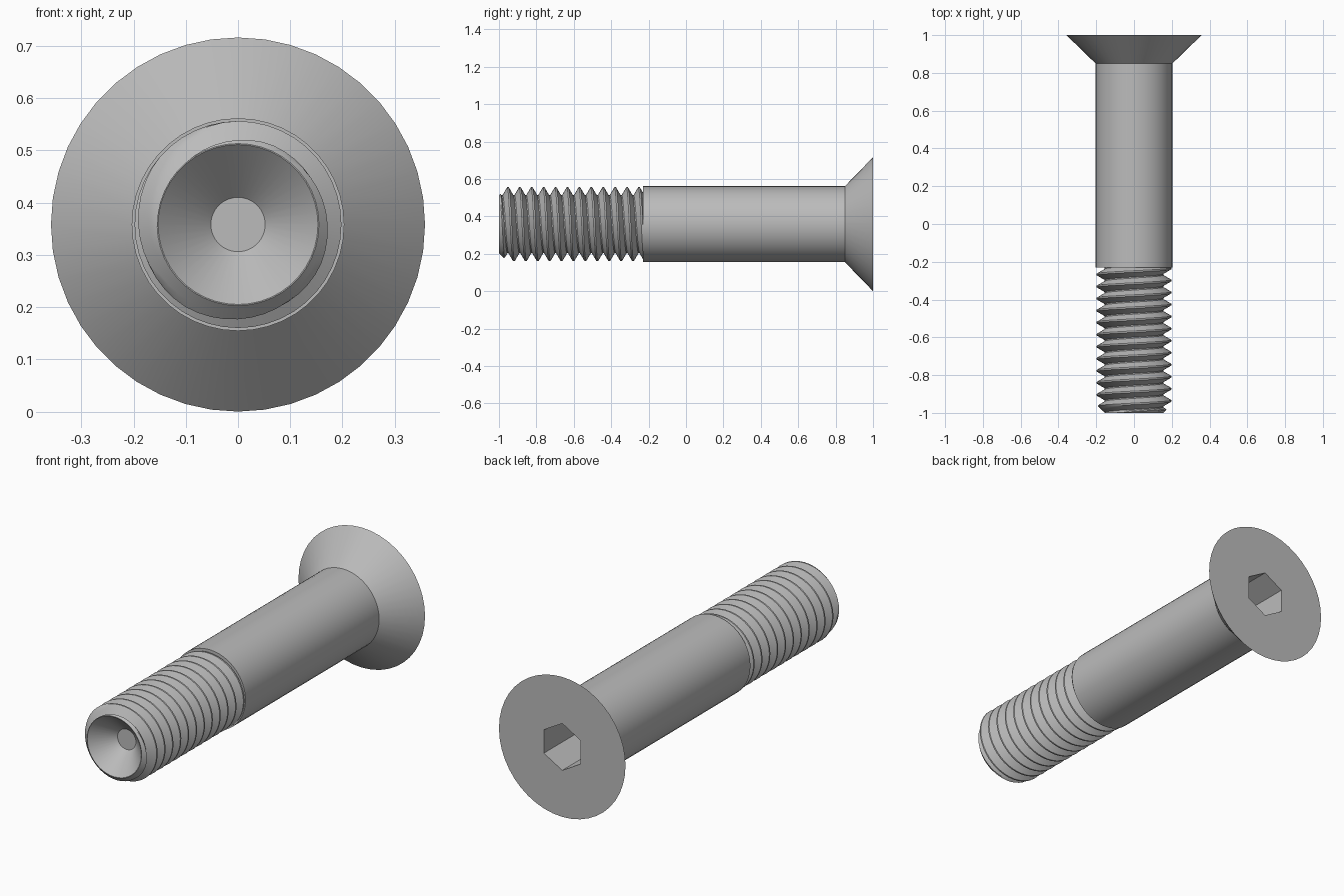
import bpy, bmesh, math

old = bpy.data.objects.get("Cube")
if old:
    bpy.data.objects.remove(old, do_unlink=True)

AXIS_Z = 0.358          # height of the screw axis
SEGMENTS = 44
TIP, SHOULDER, HEAD_BASE, HEAD_TOP = -1.0, -0.23, 0.85, 1.0
SHANK_R, HEAD_R = 0.2035, 0.358

steel = bpy.data.materials.new("steel_grey")
steel.use_nodes = True
grey = (0.5, 0.5, 0.5, 1)
steel.diffuse_color = grey
steel.node_tree.nodes["Principled BSDF"].inputs["Base Color"].default_value = grey


def point(r, y, angle):
    """Position at a radius and angle around the screw axis."""
    return (r * math.sin(angle), y, AXIS_Z + r * math.cos(angle))


def skin(bm, columns):
    """Join neighbouring columns of points with quads."""
    grid = [[bm.verts.new(p) for p in col] for col in columns]
    for a, b in zip(grid, grid[1:]):
        for j in range(len(a) - 1):
            bm.faces.new((a[j], a[j + 1], b[j + 1], b[j]))
    bmesh.ops.remove_doubles(bm, verts=bm.verts[:], dist=1e-5)
    bmesh.ops.dissolve_degenerate(bm, edges=bm.edges[:], dist=1e-5)


def finish(bm, name):
    bmesh.ops.recalc_face_normals(bm, faces=bm.faces[:])
    mesh = bpy.data.meshes.new(name)
    bm.to_mesh(mesh)
    bm.free()
    mesh.materials.append(steel)
    obj = bpy.data.objects.new(name, mesh)
    bpy.context.collection.objects.link(obj)
    bpy.ops.object.select_all(action='DESELECT')
    obj.select_set(True)
    bpy.context.view_layer.objects.active = obj
    bpy.ops.object.shade_smooth_by_angle(angle=math.radians(25))
    return obj


# Shank and countersunk head, turned from one profile
bm = bmesh.new()
profile = [(0, SHOULDER), (SHANK_R, SHOULDER), (SHANK_R, HEAD_BASE), (HEAD_R, HEAD_TOP)]
skin(bm, [[point(r, y, math.tau * i / SEGMENTS) for r, y in profile]
          for i in range(SEGMENTS + 1)])
rim = [e for e in bm.edges if e.is_boundary]

# Hex socket sunk into the head
SOCKET_R, SOCKET_DEPTH = 0.12, 0.3
mouth, floor = [[bm.verts.new(point(SOCKET_R, y, math.tau * i / 6)) for i in range(6)]
                for y in (HEAD_TOP, HEAD_TOP - SOCKET_DEPTH)]
for i in range(6):
    k = (i + 1) % 6
    bm.faces.new((mouth[i], mouth[k], floor[k], floor[i]))
bm.faces.new(floor)
mouth_edges = [bm.edges.get((mouth[i], mouth[(i + 1) % 6])) for i in range(6)]
bmesh.ops.triangle_fill(bm, edges=rim + mouth_edges, use_beauty=True)
finish(bm, "shank_and_head")

# Right-hand thread with a chamfered start and a cupped end
PITCH, CREST_R, ROOT_R = 0.0637, 0.198, 0.155
FIRST_CREST = -0.952
CREST_HALF, ROOT_HALF = 0.004, 0.003
FLANK = PITCH / 2 - CREST_HALF - ROOT_HALF
CUP_R, CUP_FLOOR_R, CUP_DEPTH = 0.153, 0.052, 0.101


def thread_radius(y, turn):
    t = ((y - FIRST_CREST) / PITCH - turn) % 1
    drop = (min(t, 1 - t) * PITCH - CREST_HALF) / FLANK
    r = CREST_R - (CREST_R - ROOT_R) * min(max(drop, 0), 1)
    return min(r, CUP_R + 0.002 + y - TIP)


# Profile steps within one pitch: crest, flank, root, flank
steps = [-CREST_HALF, CREST_HALF]
steps += [CREST_HALF + FLANK * f for f in (0.25, 0.5, 0.75, 1)]
steps += [PITCH - s for s in reversed(steps[2:])]

columns = []
for i in range(SEGMENTS + 1):
    turn = i / SEGMENTS
    path = [(0, TIP + CUP_DEPTH), (CUP_FLOOR_R, TIP + CUP_DEPTH), (CUP_R, TIP)]
    for k in range(-3, 14):
        for s in steps:
            y = FIRST_CREST + PITCH * (k + turn) + s
            y = min(max(y, TIP), SHOULDER)
            path.append((thread_radius(y, turn), y))
    columns.append([point(r, y, math.tau * turn) for r, y in path])
bm = bmesh.new()
skin(bm, columns)
finish(bm, "threaded_tip")
